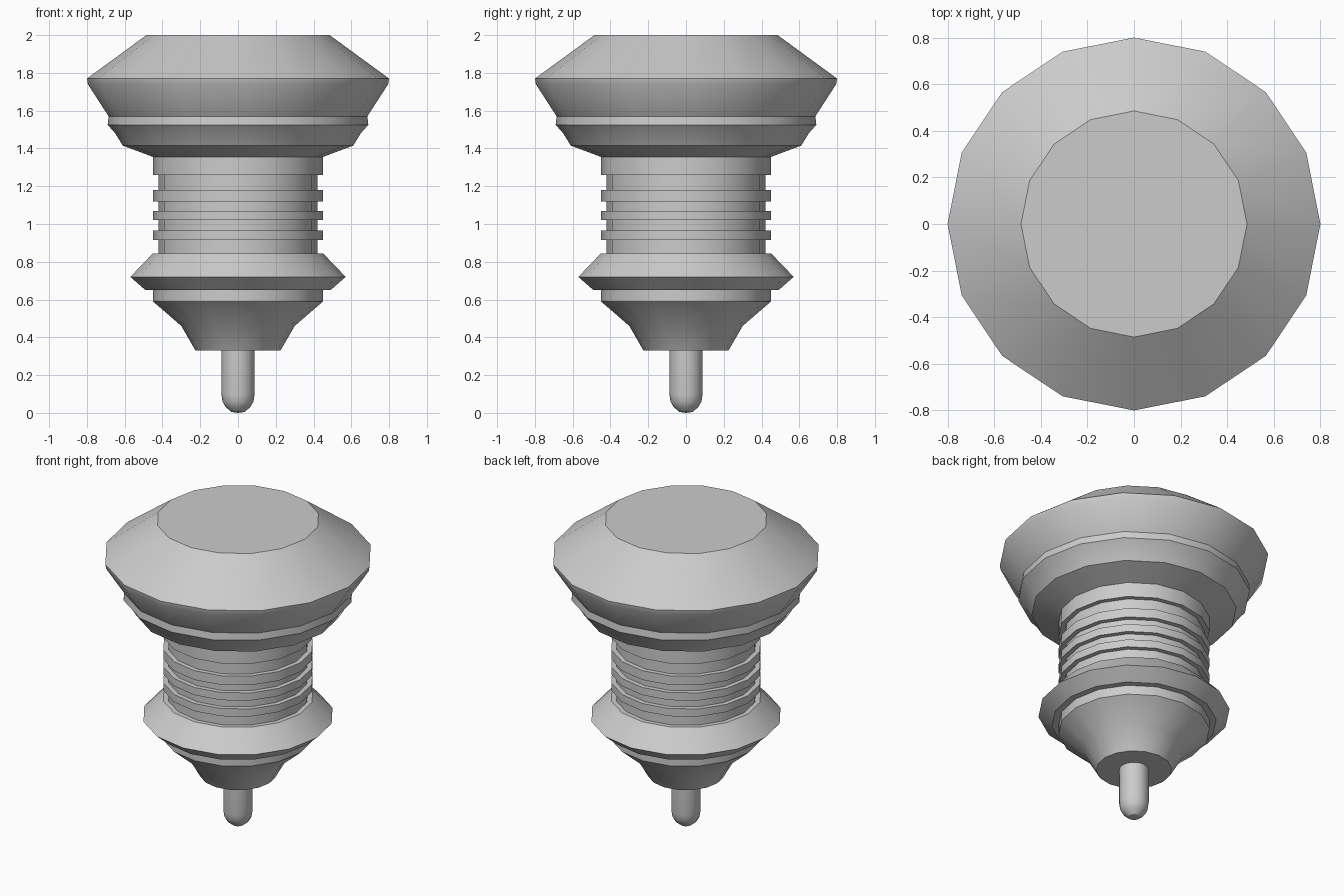
import bpy
import bmesh
from math import cos, sin, tau, radians

SIDES = 16

if "Cube" in bpy.data.objects:
    bpy.data.objects.remove(bpy.data.objects["Cube"], do_unlink=True)

# Single plain grey for every part
grey = bpy.data.materials.new("plain grey")
grey.use_nodes = True
colour = (0.6, 0.6, 0.6, 1)
grey.diffuse_color = colour
grey.node_tree.nodes["Principled BSDF"].inputs["Base Color"].default_value = colour


def lathe(name, profile):
    """Turn a bottom-to-top (radius, height) profile; radius 0 makes a pole."""
    bm = bmesh.new()
    rings = []
    for r, z in profile:
        if r == 0:
            rings.append([bm.verts.new((0, 0, z))] * SIDES)
        else:
            angles = [tau * i / SIDES for i in range(SIDES)]
            rings.append([bm.verts.new((r * cos(a), r * sin(a), z)) for a in angles])
    for low, high in zip(rings, rings[1:]):
        for i in range(SIDES):
            j = (i + 1) % SIDES
            corners = dict.fromkeys((low[i], low[j], high[j], high[i]))
            bm.faces.new(list(corners))
    mesh = bpy.data.meshes.new(name)
    bm.to_mesh(mesh)
    bm.free()
    mesh.materials.append(grey)
    obj = bpy.data.objects.new(name, mesh)
    bpy.context.collection.objects.link(obj)
    bpy.ops.object.select_all(action='DESELECT')
    obj.select_set(True)
    bpy.context.view_layer.objects.active = obj
    bpy.ops.object.shade_smooth_by_angle(angle=radians(32))
    return obj


# Rounded pin at the bottom
lathe("pin", [(0, 0), (0.035, 0.005), (0.065, 0.03), (0.082, 0.06),
              (0.088, 0.1), (0.088, 0.33)])

# Tapered nozzle with a short straight rim
lathe("nozzle", [(0, 0.33), (0.225, 0.33), (0.3, 0.46), (0.45, 0.59), (0.45, 0.65)])

# Flared collar
lathe("collar", [(0.45, 0.65), (0.49, 0.65), (0.57, 0.72), (0.45, 0.845), (0.42, 0.845)])

# Neck core with raised rings
lathe("neck", [(0.42, 0.845), (0.42, 1.3)])
for n, (bottom, top) in enumerate([(0.915, 0.965), (1.02, 1.07), (1.12, 1.18), (1.26, 1.355)]):
    lathe(f"neck_ring_{n + 1}", [(0.42, bottom), (0.45, bottom), (0.45, top), (0.42, top)])

# Wide cap with a narrow band and bevelled flat top
lathe("cap", [(0.45, 1.355), (0.61, 1.415), (0.65, 1.48), (0.69, 1.525),
              (0.685, 1.57), (0.795, 1.74), (0.8, 1.77), (0.485, 2), (0, 2)])
